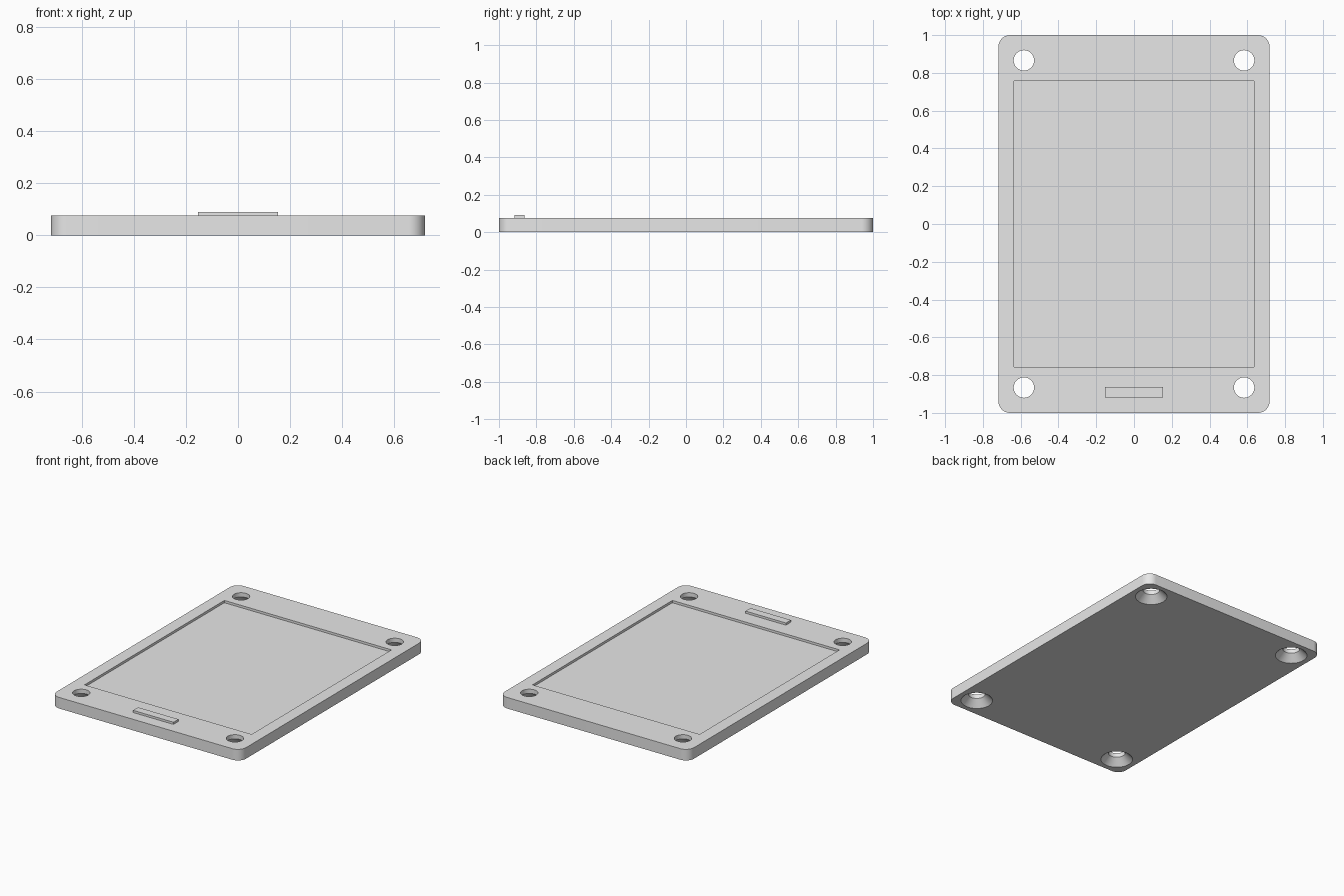
import bpy
import bmesh
from math import cos, sin, tau, radians

if "Cube" in bpy.data.objects:
    bpy.data.objects.remove(bpy.data.objects["Cube"], do_unlink=True)

HALF_X, HALF_Y, TOP = 0.718, 1.0, 0.076
HOLE_X, HOLE_Y, HOLE_R, SINK_R = 0.583, 0.866, 0.054, 0.101

grey = bpy.data.materials.new("plain grey")
grey.use_nodes = True
grey.diffuse_color = (0.8, 0.8, 0.8, 1)
grey.node_tree.nodes["Principled BSDF"].inputs["Base Color"].default_value = (0.8, 0.8, 0.8, 1)


def finish(name, bm):
    bmesh.ops.recalc_face_normals(bm, faces=bm.faces)
    mesh = bpy.data.meshes.new(name)
    bm.to_mesh(mesh)
    bm.free()
    mesh.materials.append(grey)
    obj = bpy.data.objects.new(name, mesh)
    bpy.context.collection.objects.link(obj)
    return obj


def box(name, x, y, z, radius=0):
    """Box from (min, max) ranges, with optional rounded vertical edges."""
    bm = bmesh.new()
    bmesh.ops.create_cube(bm, size=1)
    for v in bm.verts:
        v.co = [r[0] if c < 0 else r[1] for c, r in zip(v.co, (x, y, z))]
    if radius:
        upright = [e for e in bm.edges if abs(e.verts[0].co.z - e.verts[1].co.z) > 0.01]
        bmesh.ops.bevel(bm, geom=upright, offset=radius, segments=12,
                        profile=0.5, affect='EDGES')
    return finish(name, bm)


def turned(name, cx, cy, profile, sides=48):
    """Closed solid of revolution from (radius, height) pairs."""
    bm = bmesh.new()
    rings = [[bm.verts.new((cx + r * cos(tau * i / sides), cy + r * sin(tau * i / sides), z))
              for i in range(sides)] for r, z in profile]
    for low, high in zip(rings, rings[1:]):
        for i in range(sides):
            j = (i + 1) % sides
            bm.faces.new((low[i], low[j], high[j], high[i]))
    bm.faces.new(rings[0][::-1])
    bm.faces.new(rings[-1])
    return finish(name, bm)


# Rounded plate
plate = box("plate", (-HALF_X, HALF_X), (-HALF_Y, HALF_Y), (0, TOP), radius=0.062)

# Shallow panel recess and four screw holes countersunk from below
cutters = [box("recess_cutter", (-0.634, 0.634), (-0.758, 0.758), (TOP - 0.016, TOP + 0.05))]
sink_depth = SINK_R - HOLE_R
for sx in (-1, 1):
    for sy in (-1, 1):
        cutters.append(turned("hole_cutter", sx * HOLE_X, sy * HOLE_Y,
                              [(SINK_R + 0.02, -0.02), (HOLE_R, sink_depth),
                               (HOLE_R, TOP + 0.05)]))

bpy.ops.object.select_all(action='DESELECT')
bpy.context.view_layer.objects.active = plate
plate.select_set(True)
for cutter in cutters:
    cutter.hide_render = True
    mod = plate.modifiers.new("cut", 'BOOLEAN')
    mod.operation = 'DIFFERENCE'
    mod.solver = 'EXACT'
    mod.object = cutter
    bpy.ops.object.modifier_apply(modifier=mod.name)
    bpy.data.objects.remove(cutter, do_unlink=True)
bpy.ops.object.shade_smooth_by_angle(angle=radians(30))

# Raised bar near the front edge
box("raised_bar", (-0.153, 0.153), (-0.918, -0.864), (TOP - 0.005, 0.091))
